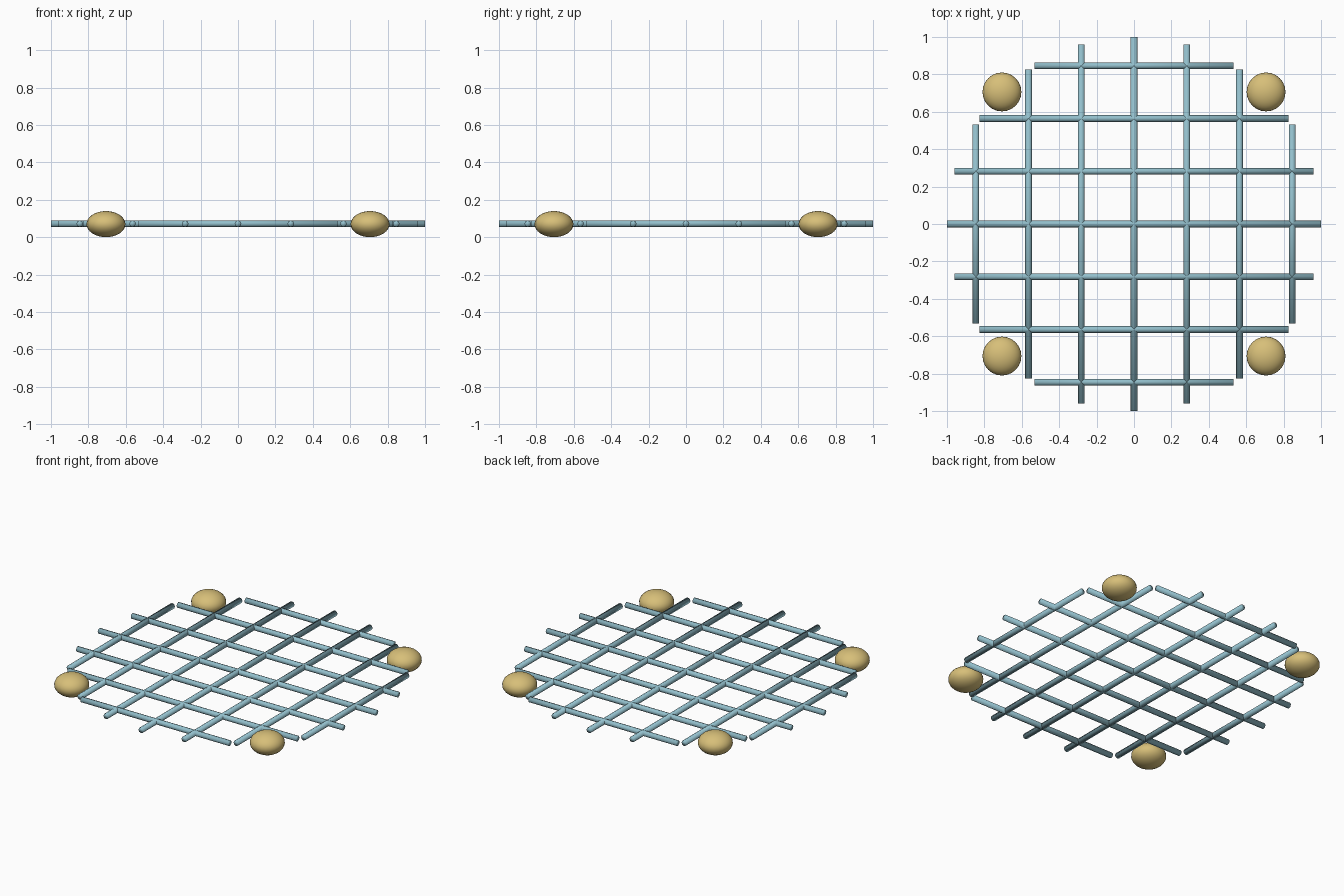
import bpy
from math import pi, sqrt

default = bpy.data.objects.get("Cube")
if default:
    bpy.data.objects.remove(default, do_unlink=True)


def make_material(name, rgb):
    mat = bpy.data.materials.new(name)
    mat.use_nodes = True
    mat.diffuse_color = (*rgb, 1)
    mat.node_tree.nodes["Principled BSDF"].inputs["Base Color"].default_value = (*rgb, 1)
    return mat


BLUE = make_material("pale blue", (0.29, 0.52, 0.60))
GOLD = make_material("gold", (0.68, 0.52, 0.19))

SPACING = 0.282
ROD_RADIUS = 0.018
HEIGHT = 0.072


def finish(name, mat):
    obj = bpy.context.object
    obj.name = name
    obj.data.materials.append(mat)
    bpy.ops.object.shade_smooth()
    return obj


def rod(name, location, rotation, length):
    bpy.ops.mesh.primitive_cylinder_add(vertices=8, radius=ROD_RADIUS, depth=length,
                                        location=location, rotation=rotation)
    finish(name, BLUE)


# Crossing rods, each trimmed to the unit circle
for i in range(-3, 4):
    offset = i * SPACING
    length = 2 * sqrt(1 - offset ** 2)
    rod(f"cross_rod_{i + 4}", (0, offset, HEIGHT), (0, pi / 2, 0), length)
    rod(f"long_rod_{i + 4}", (offset, 0, HEIGHT), (pi / 2, 0, 0), length)

# Flattened balls at the diagonals
for side, x in (("left", 1), ("right", -1)):
    for end, y in (("front", -1), ("back", 1)):
        bpy.ops.mesh.primitive_uv_sphere_add(segments=24, ring_count=16, radius=0.104,
                                             location=(x * 0.706, y * 0.706, 0.07))
        ball = finish(f"{end}_{side}_ball", GOLD)
        ball.scale.z = 0.67
